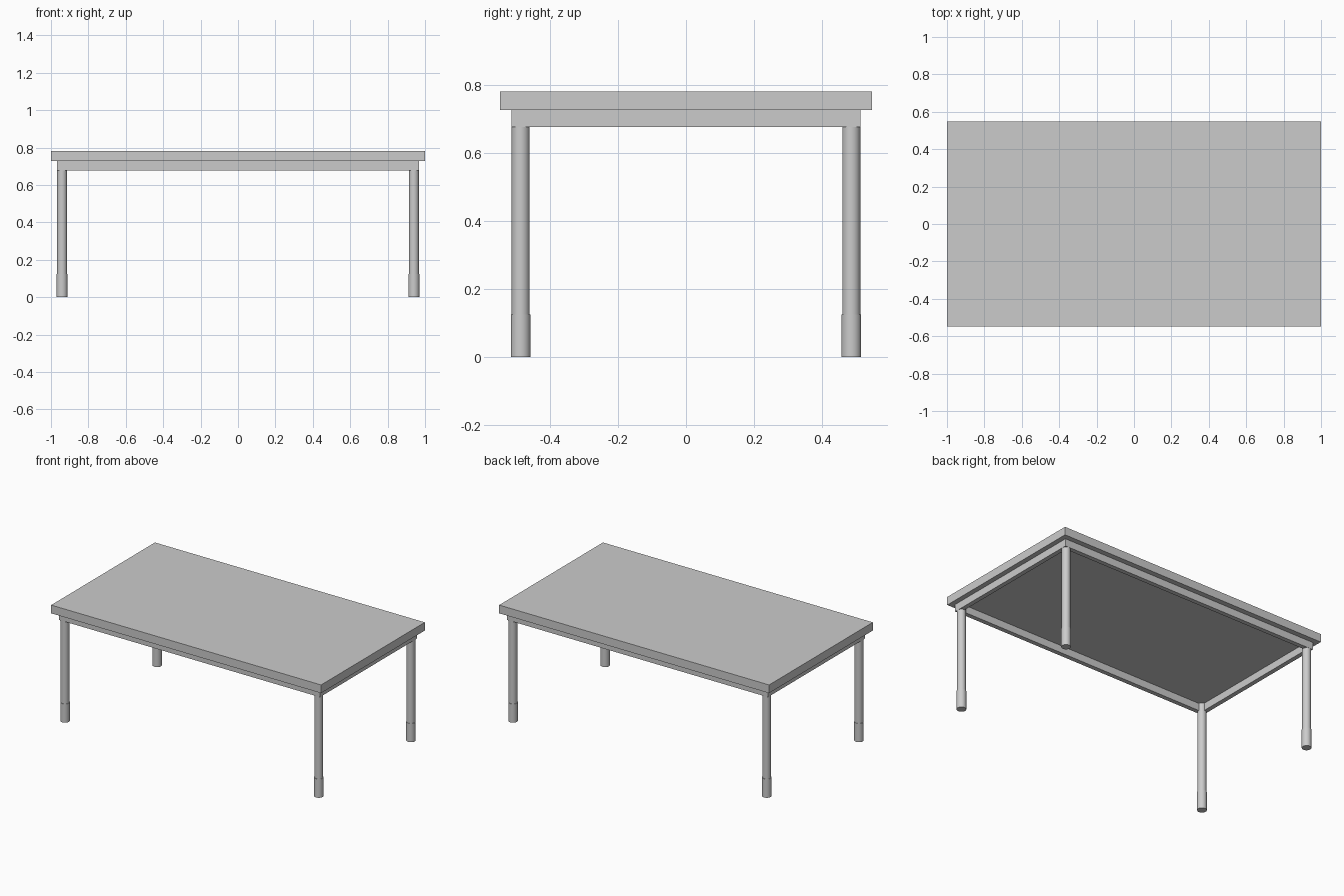
import bpy

if "Cube" in bpy.data.objects:
    bpy.data.objects.remove(bpy.data.objects["Cube"])

TOP_Z, UNDER_Z, APRON_Z = 0.782, 0.727, 0.678
HX, HY = 0.967, 0.514          # outer half size of the apron frame
RAIL = 0.03                    # rail thickness
LEG_R, FOOT_R, FOOT_H = 0.0265, 0.029, 0.125


def box(name, lo, hi):
    bpy.ops.mesh.primitive_cube_add(
        size=1, location=[(a + b) / 2 for a, b in zip(lo, hi)])
    ob = bpy.context.object
    ob.name = name
    ob.scale = [b - a for a, b in zip(lo, hi)]
    bpy.ops.object.transform_apply(location=False, rotation=False, scale=True)
    return ob


def cylinder(name, x, y, r, z0, z1):
    bpy.ops.mesh.primitive_cylinder_add(
        vertices=32, radius=r, depth=z1 - z0, location=(x, y, (z0 + z1) / 2))
    bpy.context.object.name = name
    bpy.ops.object.shade_smooth_by_angle()


# Table top
box("table_top", (-1, -0.549, UNDER_Z), (1, 0.549, TOP_Z))

# Apron rails: long ones run full length, short ones fit between them
for side, s in (("front", -1), ("back", 1)):
    y0, y1 = sorted((s * HY, s * (HY - RAIL)))
    box(side + "_rail", (-HX, y0, APRON_Z), (HX, y1, UNDER_Z))
for side, s in (("left", -1), ("right", 1)):
    x0, x1 = sorted((s * HX, s * (HX - RAIL)))
    box(side + "_rail", (x0, -HY + RAIL, APRON_Z), (x1, HY - RAIL, UNDER_Z))

# Round legs with slightly wider foot sleeves
for fb, sy in (("front", -1), ("back", 1)):
    for lr, sx in (("left", -1), ("right", 1)):
        x, y = sx * (HX - LEG_R), sy * (HY - LEG_R)
        cylinder(f"{fb}_{lr}_leg", x, y, LEG_R, FOOT_H, UNDER_Z)
        cylinder(f"{fb}_{lr}_foot", x, y, FOOT_R, 0, FOOT_H)
